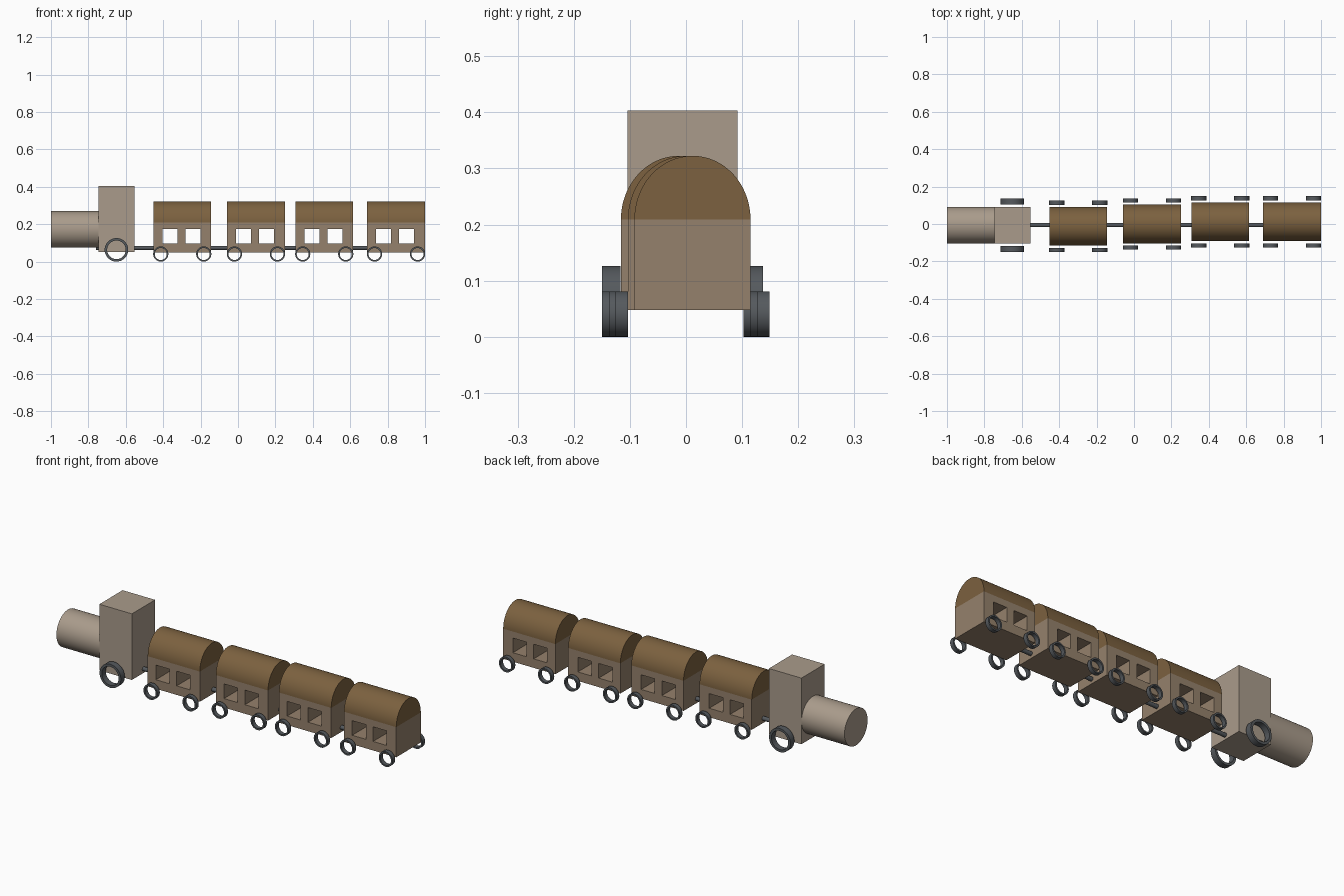
import bpy, bmesh
from math import pi, cos, sin

if "Cube" in bpy.data.objects:
    bpy.data.objects.remove(bpy.data.objects["Cube"])


def material(name, rgb):
    m = bpy.data.materials.new(name)
    m.diffuse_color = (*rgb, 1)
    m.use_nodes = True
    m.node_tree.nodes["Principled BSDF"].inputs["Base Color"].default_value = m.diffuse_color
    return m


TAN = material("tan_paint", (0.40, 0.33, 0.26))
BODY = material("body_brown", (0.30, 0.22, 0.15))
ROOF = material("roof_brown", (0.20, 0.12, 0.05))
DARK = material("dark_metal", (0.09, 0.10, 0.11))


def rect(x0, x1, y0, y1):
    return [(x0, y0), (x1, y0), (x1, y1), (x0, y1)]


def arc(rx, ry, sweep=2 * pi, n=48):
    count = n if sweep >= 2 * pi else n + 1
    return [(rx * cos(sweep * i / n), ry * sin(sweep * i / n)) for i in range(count)]


def prism(name, loops, axis, centre, depth, mat):
    """Extrude an outline (further loops are holes) along x or y, centred."""
    cu = bpy.data.curves.new(name, 'CURVE')
    cu.dimensions = '2D'
    cu.fill_mode = 'BOTH'
    cu.extrude = depth / 2
    for pts in loops:
        s = cu.splines.new('POLY')
        s.points.add(len(pts) - 1)
        for p, (x, y) in zip(s.points, pts):
            p.co = (x, y, 0, 1)
        s.use_cyclic_u = True
    tmp = bpy.data.objects.new(name + "_outline", cu)
    mesh = bpy.data.meshes.new_from_object(tmp)
    bpy.data.objects.remove(tmp)
    bm = bmesh.new()
    bm.from_mesh(mesh)
    bmesh.ops.remove_doubles(bm, verts=bm.verts, dist=1e-5)
    bmesh.ops.recalc_face_normals(bm, faces=bm.faces)
    bm.to_mesh(mesh)
    bm.free()
    mesh.materials.clear()
    mesh.materials.append(mat)
    ob = bpy.data.objects.new(name, mesh)
    ob.location = centre
    ob.rotation_euler = (pi / 2, 0, pi / 2 if axis == 'x' else 0)
    bpy.context.collection.objects.link(ob)
    bpy.ops.object.select_all(action='DESELECT')
    ob.select_set(True)
    bpy.context.view_layer.objects.active = ob
    bpy.ops.object.shade_smooth_by_angle(angle=pi / 6)
    return ob


def wheel_pair(name, x, y, r, inner, outer):
    for side, tag in ((-1, "front"), (1, "back")):
        prism(f"{name}_{tag}", [arc(r, r), arc(r * 0.79, r * 0.79)], 'y',
              (x, y + side * (inner + outer) / 2, r), outer - inner, DARK)


# Engine: boiler, cab and one pair of large wheels
EY = -0.006
prism("boiler", [arc(0.0975, 0.0975)], 'x', (-0.8715, EY, 0.172), 0.257, TAN)
prism("cab", [rect(-0.098, 0.098, 0.05, 0.403)], 'x', (-0.65, EY, 0), 0.192, TAN)
wheel_pair("engine_wheel", -0.65, EY, 0.063, 0.1105, 0.1435)

# Coupling rod running under all the carriages
prism("coupling_rod", [arc(0.011, 0.011, n=24)], 'x', (-0.015, -0.006, 0.073), 1.49, DARK)

# Carriages: body with through windows, arched roof, two wheel pairs
carriages = [(-0.298, -0.0125), (0.096, 0.0), (0.461, 0.0115), (0.845, 0.0115)]
for i, (cx, cy) in enumerate(carriages, 1):
    prism(f"carriage_{i}_body",
          [rect(-0.154, 0.154, 0.048, 0.209),
           rect(-0.106, -0.026, 0.096, 0.174),
           rect(0.017, 0.097, 0.096, 0.174)], 'y', (cx, cy, 0), 0.207, BODY)
    prism(f"carriage_{i}_roof", [arc(0.1035, 0.1135, pi)], 'x',
          (cx, cy, 0.209), 0.308, ROOF)
    for dx, tag in ((-0.115, "left"), (0.115, "right")):
        wheel_pair(f"carriage_{i}_wheel_{tag}", cx + dx, cy, 0.0405, 0.115, 0.1375)
